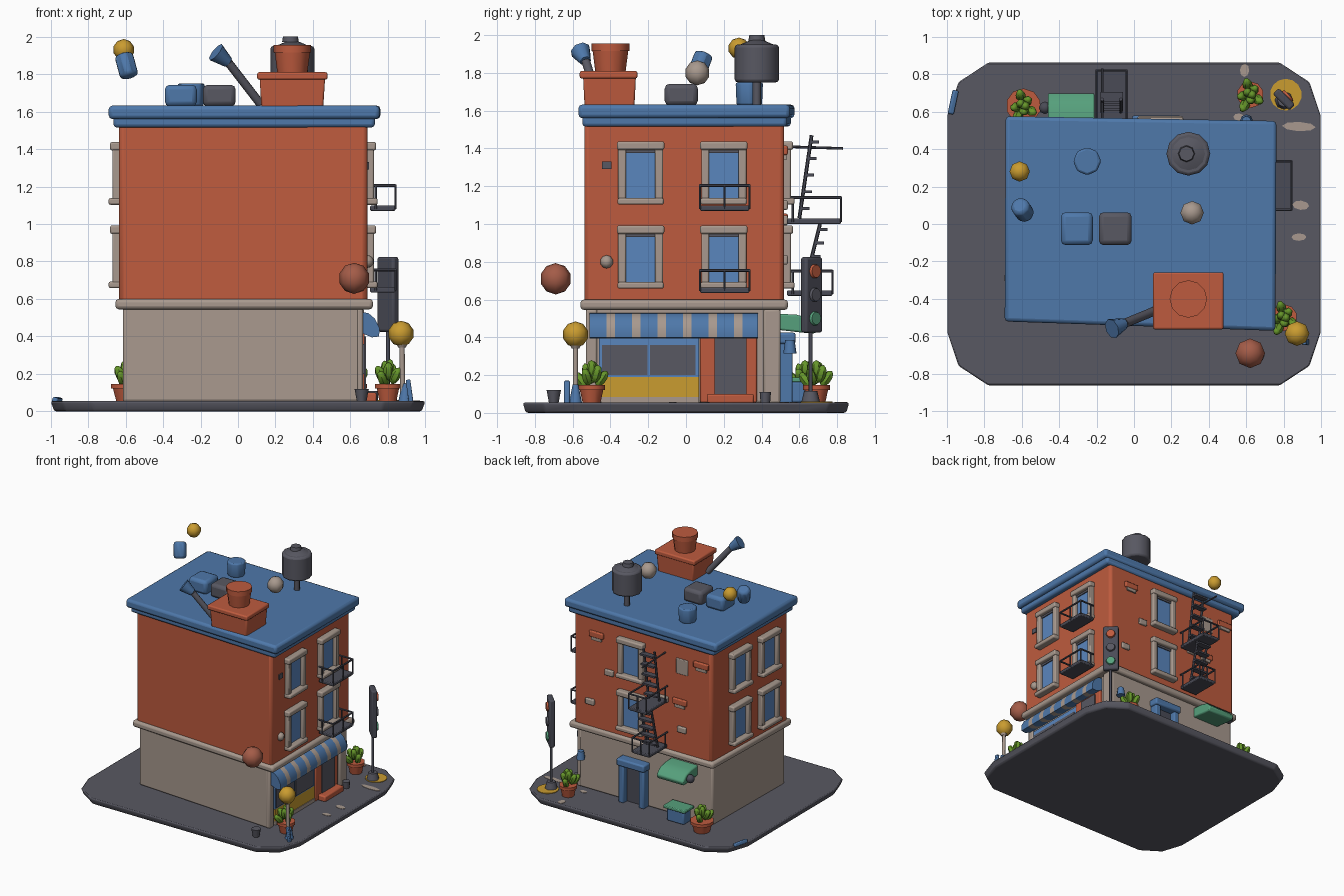
import bpy, bmesh, math, random
from mathutils import Matrix, Vector, Euler

if "Cube" in bpy.data.objects:
    bpy.data.objects.remove(bpy.data.objects["Cube"])
random.seed(4)
I = Matrix.Identity(4)

def mat(name, rgb):
    m = bpy.data.materials.new(name)
    m.diffuse_color = [((c / 255 + .055) / 1.055) ** 2.4 for c in rgb] + [1]
    m.use_nodes = True
    m.node_tree.nodes["Principled BSDF"].inputs["Base Color"].default_value = m.diffuse_color
    return m

BRICK = mat("brick orange", (190, 91, 62))
BLUE = mat("roof blue", (78, 120, 170))
GREY = mat("slab grey", (88, 88, 98))
STONE = mat("beige stone", (168, 153, 142))
YELLOW = mat("yellow", (202, 156, 48))
LEAF = mat("leaf green", (102, 150, 42))
MINT = mat("mint green", (86, 160, 124))
METAL = mat("dark metal", (74, 75, 86))
GLASS = mat("window blue", (90, 134, 190))
CLAY = mat("balloon clay", (164, 92, 72))

def finish(name, bm, m, M, bevel=0):
    me = bpy.data.meshes.new(name)
    bmesh.ops.recalc_face_normals(bm, faces=bm.faces)
    bm.to_mesh(me); bm.free()
    ob = bpy.data.objects.new(name, me)
    bpy.context.collection.objects.link(ob)
    me.materials.append(m)
    ob.matrix_world = M
    if bevel:
        b = ob.modifiers.new("bevel", 'BEVEL')
        b.width, b.segments = bevel, 2
    return ob

def place(loc, rot=(0, 0, 0)):
    return Matrix.Translation(loc) @ Euler([math.radians(a) for a in rot]).to_matrix().to_4x4()

def box(name, loc, size, m, M=I, rot=(0, 0, 0), bevel=0, taper=1):
    bm = bmesh.new()
    bmesh.ops.create_cube(bm, size=1)
    for v in bm.verts:
        k = taper if v.co.z < 0 else 1
        v.co = Vector((v.co.x * size[0] * k, v.co.y * size[1] * k, v.co.z * size[2]))
    return finish(name, bm, m, M @ place(loc, rot), bevel)

def span(name, lo, hi, m, M=I, **k):
    return box(name, [(a + b) / 2 for a, b in zip(lo, hi)], [b - a for a, b in zip(lo, hi)], m, M, **k)

def cone(name, loc, r1, r2, h, m, M=I, rot=(0, 0, 0), n=10, bevel=0):
    bm = bmesh.new()
    bmesh.ops.create_cone(bm, cap_ends=True, segments=n, radius1=r1, radius2=r2, depth=h)
    return finish(name, bm, m, M @ place(loc, rot), bevel)

def ball(name, loc, r, m, rot=(0, 0, 0), n=8):
    r = (r, r, r) if isinstance(r, (int, float)) else r
    bm = bmesh.new()
    bmesh.ops.create_uvsphere(bm, u_segments=n, v_segments=5, radius=1)
    for v in bm.verts:
        v.co = Vector([a * b for a, b in zip(v.co, r)])
    return finish(name, bm, m, place(loc, rot))

def bar(name, a, b, r, m, M=I, n=6):
    a, b = Vector(a), Vector(b)
    q = (b - a).to_track_quat('Z', 'Y').to_matrix().to_4x4()
    return cone(name, (0, 0, 0), r, r, (b - a).length, m, M @ Matrix.Translation((a + b) / 2) @ q, n=n)

def extruded(name, pts, vec, m, M=I, bevel=0, end_scale=1):
    bm = bmesh.new()
    f = bm.faces.new([bm.verts.new(p) for p in pts])
    g = bmesh.ops.extrude_face_region(bm, geom=[f])
    for v in g['geom']:
        if isinstance(v, bmesh.types.BMVert):
            v.co = v.co * end_scale + Vector(vec)
    return finish(name, bm, m, M, bevel)

def prism(name, pts, u0, u1, m, M=I, bevel=0):   # profile (outward, up) along the wall
    return extruded(name, [(u0, *p) for p in pts], (u1 - u0, 0, 0), m, M, bevel)

def storey(name, plan, z0, z1, m, bevel):        # floor plan raised from z0 to z1
    return extruded(name, [(x, y, 0) for x, y in plan], (0, 0, z1 - z0), m, place((0, 0, z0)), bevel)

# wall frames: local x along wall, y outward, z up
RIGHT, LEFT, BACK = place((.685, 0, 0), (0, 0, -90)), place((-.62, .035, 0), (0, 0, 88.2)), place((0, .515, 0))

# pavement slab with cut corners, slightly narrower at the bottom
c = [(1, .58), (.94, .76), (.78, .865)]
plan = c + [(-x, y) for x, y in reversed(c)] + [(-x, -y) for x, y in c] + [(x, -y) for x, y in reversed(c)]
extruded("pavement", [(x * .98, y * .98, 0) for x, y in plan], (0, 0, .055), GREY, bevel=.012, end_scale=1 / .98)

# building body, front wall set at a slight skew
storey("ground_floor", [(-.615, -.445), (.65, -.53), (.65, .5), (-.6, .5)], .05, .56, STONE, .015)
storey("upper_floors", [(-.635, -.455), (.69, -.54), (.685, .52), (-.605, .52)], .57, 1.55, BRICK, .025)
storey("ledge", [(-.655, -.48), (.72, -.56), (.72, .54), (-.63, .54)], .545, .6, STONE, .018)
storey("roof_cornice", [(-.665, -.49), (.73, -.55), (.73, .535), (-.65, .555)], 1.515, 1.58, BLUE, .018)
storey("roof_slab", [(-.69, -.52), (.755, -.57), (.76, .55), (-.685, .575)], 1.56, 1.632, BLUE, .02)

# windows
def window(M, u, z):
    T = M @ Matrix.Translation((u, 0, z))
    span("window_glass", (-.09, -.01, -.14), (.09, .012, .13), GLASS, T)
    for s in (-1, 1):
        box("window_jamb", (s * .098, .015, -.005), (.042, .05, .29), STONE, T, bevel=.008)
    box("window_lintel", (0, .022, .145), (.25, .06, .045), STONE, T, bevel=.01)
    box("window_sill", (0, .025, -.15), (.245, .07, .035), STONE, T, bevel=.01)
    box("window_sash", (0, .01, .115), (.16, .02, .018), GREY, T)

for z in (.825, 1.27):
    for y in (-.24, .2):
        window(RIGHT, -y, z)
    for u in (-.225, .145):
        window(LEFT, u, z)
    window(BACK, .14, z)

# balconies and fire escape platforms
def platform(name, M, u, z, w, d, h):
    T = M @ Matrix.Translation((u, 0, z))
    a = w / 2
    span(name + "_floor", (-a, .02, 0), (a, d, .028), METAL, T, bevel=.006)
    for p, q in (((-a, .02), (-a, d)), ((a, .02), (a, d)), ((-a, d), (a, d))):
        bar(name + "_rail", (*p, h), (*q, h), .008, METAL, T)
    for x, y in ((-a, d), (a, d), (0, d), (-a, .05), (a, .05)):
        bar(name + "_post", (x, y, .01), (x, y, h), .006, METAL, T)

platform("balcony_upper", RIGHT, -.205, 1.07, .26, .155, .135)
platform("balcony_lower", RIGHT, -.205, .635, .26, .155, .12)
platform("escape_upper", BACK, -.12, 1.0, .16, .305, .14)
platform("escape_lower", BACK, -.12, .62, .16, .26, .13)
for (y0, z0), (y1, z1) in (((.6, 1.03), (.665, 1.47)), ((.62, .64), (.71, 1.0))):
    for x in (-.17, -.07):
        bar("ladder_rail", (x, y0, z0), (x, y1, z1), .01, METAL)
    for i in range(5):
        t = (i + .6) / 5
        box("ladder_step", (-.12, y0 + (y1 - y0) * t + .02, z0 + (z1 - z0) * t), (.12, .05, .015), METAL)
bar("ladder_brace", (-.17, .52, 1.41), (-.17, .83, 1.4), .007, METAL)

# shop front on the right side
span("shop_panel", (.64, -.45, .085), (.665, .07, .2), YELLOW)
span("shop_sill", (.64, -.45, .055), (.67, .07, .085), STONE)
span("shop_window_frame", (.64, -.46, .19), (.668, .07, .4), GLASS)
for y in (-.325, -.07):
    span("shop_pane", (.66, y - .12, .2), (.674, y + .12, .36), GREY)
span("door_surround", (.64, .075, .055), (.675, .375, .42), BRICK, bevel=.008)
span("door", (.66, .15, .1), (.683, .32, .4), GREY)
span("door_step", (.64, .11, .05), (.74, .36, .1), BRICK, bevel=.01)
span("corner_pillar", (.63, .41, .05), (.672, .5, .55), STONE, bevel=.012)
span("corner_pillar_front", (.63, -.53, .05), (.668, -.47, .55), STONE, bevel=.012)
prof = [(-.03, .53), (.01, .525), (.045, .495), (.07, .445), (.068, .4), (.03, .395), (-.03, .42)]
y = -.51
for i in range(13):
    w = .088 if i % 2 == 0 else .047
    prism("awning_stripe", prof, -min(y + w, .38), -y, STONE if i % 2 else BLUE, RIGHT)
    y += w

# back entrance and market stall
for s in (-1, 1):
    box("back_door_post", (.12 + s * .095, .525, .21), (.05, .08, .32), BLUE, bevel=.01)
box("back_door_lintel", (.12, .53, .395), (.26, .1, .06), BLUE, bevel=.012)
span("back_door", (.03, .49, .05), (.21, .515, .38), METAL)
stall = [(-.03, .525), (.07, .52), (.14, .5), (.185, .455), (.17, .42), (.1, .425), (-.03, .44)]
prism("stall_awning", stall, -.46, -.21, MINT, BACK, .01)
ball("awning_roller", (-.475, .62, .46), .035, METAL)
box("stall_crate", (-.34, .58, .11), (.16, .1, .11), BLUE, bevel=.01)
box("stall_counter", (-.34, .585, .175), (.2, .13, .025), MINT, bevel=.006)
cone("wall_lamp", (.6, .55, .35), .035, .025, .07, BLUE, n=8)

# loose bricks and plaster patches
for x, z, w, m in ((.47, 1.39, .13, BRICK), (.53, .81, .08, STONE), (.35, 1.1, .08, STONE), (-.16, 1.02, .08, STONE),
                   (-.31, 1.03, .13, BRICK), (-.51, 1.39, .14, BRICK), (-.33, .8, .08, STONE)):
    box("wall_brick", (x, .004, z), (w, .04, .05), m, BACK, bevel=.008)
    if m == BRICK:
        box("wall_brick_base", (x, .003, z - .035), (w * .7, .03, .03), STONE, BACK)
box("plaster_patch", (-.33, .005, 1.33), (.11, .016, .13), STONE, BACK, bevel=.006)
box("plaster_patch_right", (.42, .006, 1.31), (.05, .015, .04), GREY, RIGHT)
ball("wall_knob", (.69, -.42, .8), .035, STONE)

# chimney with pot and bent pipe
box("chimney", (.29, -.405, 1.7), (.35, .28, .17), BRICK, bevel=.01, taper=.94)
box("chimney_cap", (.29, -.41, 1.79), (.375, .305, .04), BRICK, bevel=.01)
cone("chimney_pot", (.29, -.4, 1.875), .08, .098, .14, BRICK, n=12)
cone("chimney_pot_rim", (.29, -.4, 1.935), .1, .1, .04, BRICK, n=12)
bar("vent_pipe", (.12, -.46, 1.64), (-.05, -.53, 1.86), .024, GREY, n=8)
q = Vector((-.17, -.07, .14)).to_track_quat('Z', 'Y').to_matrix().to_4x4()
cone("vent_horn", (0, 0, 0), .03, .055, .09, BLUE, Matrix.Translation((-.085, -.545, 1.89)) @ q, n=8)

# water tank
cone("tank_stem", (.29, .375, 1.69), .022, .022, .14, GREY, n=8)
cone("tank_body", (.29, .375, 1.85), .117, .117, .2, GREY, n=12, bevel=.015)
cone("tank_lid", (.29, .375, 1.96), .1, .03, .03, GREY, n=12)
cone("tank_knob", (.28, .375, 1.985), .045, .04, .03, GREY, n=8)

# roof units and floating balls
box("roof_unit_blue", (-.305, -.025, 1.685), (.17, .175, .115), BLUE, bevel=.025)
box("roof_unit_grey", (-.1, -.025, 1.685), (.175, .175, .115), GREY, bevel=.025)
cone("roof_vent", (-.25, .335, 1.69), .07, .075, .12, BLUE, n=8, bevel=.012)
ball("roof_ball_beige", (.31, .06, 1.8), .066, STONE)
ball("float_ball_yellow", (-.61, .28, 1.93), .057, YELLOW)
cone("float_pellet_blue", (-.595, .075, 1.845), .054, .054, .13, BLUE, rot=(-20, -15, 0), n=8, bevel=.025)
ball("balloon", (.62, -.69, .71), .083, CLAY)

# potted plants
for x, y, r in ((.8, -.5, .065), (.62, .69, .065), (-.59, .63, .085)):
    cone("plant_pot", (x, y, .09), r * .7, r, .09, BRICK)
    cone("plant_pot_rim", (x, y, .135), r * 1.1, r * 1.1, .025, BRICK)
    for i in range(8):
        a, d = i * 2.4, .008 + .008 * i
        ball("plant_leaf", (x + d * math.cos(a), y + d * math.sin(a), .23 - .008 * i), (.027, .027, .05), LEAF,
             rot=(0, 5 + 5 * i, math.degrees(a)), n=6)

# street lamp
cone("lamp_base", (.89, -.585, .1), .035, .015, .1, BLUE, n=8)
bar("lamp_post", (.88, -.585, .06), (.875, -.585, .35), .014, STONE, n=8)
cone("lamp_collar", (.875, -.585, .355), .02, .035, .03, STONE, n=8)
ball("lamp_globe", (.87, -.585, .415), .069, YELLOW)
box("lamp_bollard", (.915, -.63, .11), (.025, .03, .12), BLUE, rot=(0, -8, 0), bevel=.006)

# traffic light, facing the corner diagonally
cone("light_ground_ring", (.81, .69, .056), .085, .085, .008, YELLOW, n=14)
cone("light_foot", (.8, .66, .085), .05, .035, .06, GREY, n=8)
bar("light_pole", (.8, .66, .06), (.8, .66, .45), .011, METAL, n=8)
T = place((.8, .665, .625), (0, 0, 45))
box("light_case", (0, 0, 0), (.045, .125, .4), METAL, T, bevel=.012)
for dz, m in ((.125, BRICK), (0, GREY), (-.125, MINT)):
    cone("light_lens", (.024, 0, dz), .042, .034, .025, m, T, rot=(0, 90, 0))

# street clutter
cone("dark_bin", (.66, -.7, .085), .025, .038, .07, GREY, n=8)
cone("small_bin", (.72, .42, .08), .025, .03, .06, GREY, n=8)
box("fallen_lid", (-.965, .65, .06), (.03, .13, .03), BLUE, rot=(0, 20, -12), bevel=.008)
for x, y, a, b in ((.88, .52, .18, .05), (.89, .1, .09, .05), (.88, -.07, .08, .04), (.59, .82, .05, .07), (.56, .57, .06, .04)):
    cone("ground_patch", (0, 0, 0), .5, .5, 1, STONE, place((x, y, .055), (0, 0, random.uniform(-8, 15))) @ Matrix.Diagonal((a, b, .006, 1)), n=8)

# smooth shading with sharp edges kept
bpy.ops.object.select_all(action='SELECT')
bpy.context.view_layer.objects.active = bpy.context.collection.objects[0]
bpy.ops.object.shade_smooth_by_angle(angle=math.radians(50))
